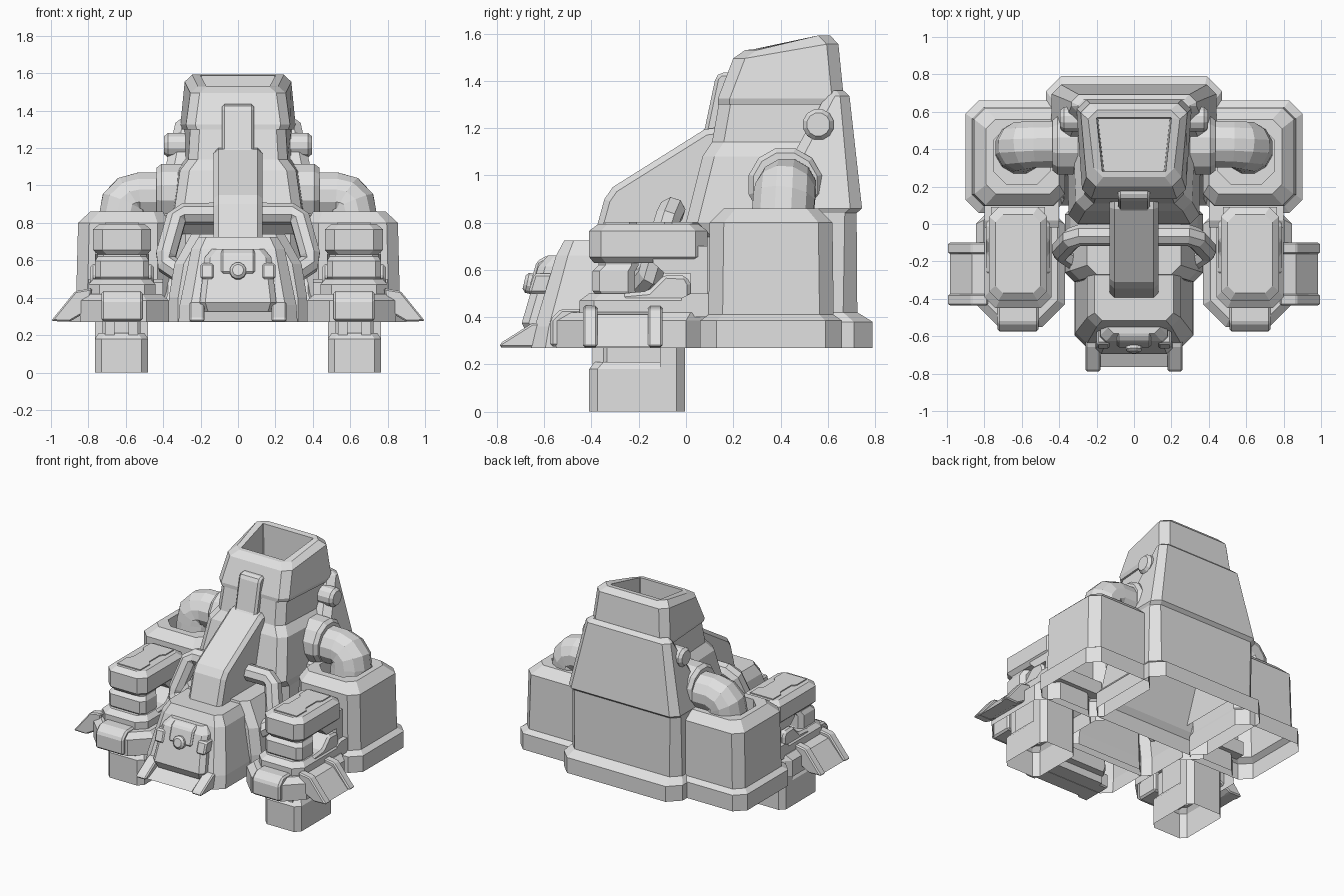
import bpy, bmesh, math
from mathutils import Vector

mat = bpy.data.materials.new("light grey")
mat.diffuse_color = (0.75, 0.75, 0.75, 1)


def finish(name, bm, mirror=False, bevel=0):
    bmesh.ops.recalc_face_normals(bm, faces=bm.faces)
    me = bpy.data.meshes.new(name)
    bm.to_mesh(me)
    bm.free()
    me.materials.append(mat)
    ob = bpy.data.objects.new(name, me)
    bpy.context.collection.objects.link(ob)
    if bevel:
        b = ob.modifiers.new("bevel", 'BEVEL')
        b.width, b.segments, b.limit_method = bevel, 1, 'ANGLE'
    if mirror:
        ob.modifiers.new("mirror", 'MIRROR')
    return ob


def octo(x0, x1, y0, y1, z, c=0.05, t=0, dz=0):
    """Chamfered rectangle; t narrows the front, dz lifts the back."""
    a, b, zb = x0 + t, x1 - t, z + dz
    return [(a + c, y0, z), (b - c, y0, z), (b, y0 + c, z), (x1, y1 - c, zb),
            (x1 - c, y1, zb), (x0 + c, y1, zb), (x0, y1 - c, zb), (a, y0 + c, z)]


def sym(h, *args, **kw):
    return octo(-h, h, *args, **kw)


def loft(name, rings, mirror=False, bottom=True, top=True, bevel=0):
    bm = bmesh.new()
    vs = [[bm.verts.new(p) for p in r] for r in rings]
    n = len(vs[0])
    for a, b in zip(vs, vs[1:]):
        for i in range(n):
            bm.faces.new((a[i], a[(i + 1) % n], b[(i + 1) % n], b[i]))
    if bottom:
        bm.faces.new(vs[0])
    if top:
        bm.faces.new(vs[-1])
    return finish(name, bm, mirror, bevel)


def prism(name, pts, a, b, axis='x', **kw):
    """Extrude a 2D outline along an axis."""
    put = {'x': lambda p, d: (d, p[0], p[1]),
           'y': lambda p, d: (p[0], d, p[1]),
           'z': lambda p, d: (p[0], p[1], d)}[axis]
    return loft(name, [[put(p, d) for p in pts] for d in (a, b)], **kw)


def sweep(name, path, radii, n, ref, mirror=True):
    """Round section carried along a path."""
    path = [Vector(p) for p in path]
    rings = []
    for i, p in enumerate(path):
        t = (path[min(i + 1, len(path) - 1)] - path[max(i - 1, 0)]).normalized()
        u = Vector(ref)
        u = (u - t * u.dot(t)).normalized()
        v = t.cross(u)
        angs = [2 * math.pi * (k + .5) / n for k in range(n)]
        rings.append([p + radii[i] * (u * math.cos(g) + v * math.sin(g)) for g in angs])
    return loft(name, rings, mirror)


# rear tower shell with base flange
loft("tower_shell", [
    sym(.47, .10, .79, .27, c=.08), sym(.47, .10, .79, .38, c=.08),
    sym(.435, .13, .725, .42, c=.06), sym(.43, .28, .722, .84, c=.05),
    sym(.44, .33, .745, .86, c=.05), sym(.335, .59, .692, 1.335, c=.04),
    sym(.30, .60, .665, 1.36, c=.03)], bottom=False)

# front of the tower, lower block and neck
loft("tower_front", [
    sym(.33, .06, .6, .45), sym(.33, .06, .6, .74), sym(.36, 0, .6, .80, t=.01),
    sym(.33, .07, .6, 1.08, t=.02), sym(.285, .11, .6, 1.14, t=.02),
    sym(.285, .14, .62, 1.31, t=.03)], bottom=False)

# chimney cap with square opening
loft("tower_cap", [
    sym(.30, .135, .665, 1.30, t=.03), sym(.308, .135, .668, 1.325, t=.03),
    sym(.285, .20, .645, 1.495, t=.03, dz=.06), sym(.245, .25, .61, 1.53, t=.03, dz=.062),
    sym(.20, .28, .57, 1.533, c=.004, t=.03, dz=.054),
    sym(.19, .285, .56, 1.27, c=.004, t=.03)])

# shell bolts
sweep("tower_bolt", [(.28, .56, 1.215), (.375, .56, 1.215), (.395, .56, 1.215)],
      [.067, .067, .05], 12, (0, 1, 0))

# elbow pipes and collars
sweep("elbow_pipe", [(.30, .43, .945), (.53, .425, .945), (.575, .42, .93), (.603, .415, .90),
                     (.61, .41, .85), (.61, .40, .74)],
      [.128, .128, .132, .135, .135, .135], 12, (0, 1, 0))
sweep("pipe_collar", [(.30, .42, .96), (.41, .42, .96), (.435, .42, .96)],
      [.16, .16, .14], 12, (0, 1, 0))

# rear side tanks with sunken tops
loft("side_tank", [
    octo(.36, .90, .06, .66, .27, .07), octo(.36, .90, .06, .66, .385, .07),
    octo(.37, .865, .095, .625, .41, .06), octo(.37, .855, .10, .62, .80, .06),
    octo(.40, .79, .16, .56, .86, .05), octo(.45, .75, .21, .52, .86, .07),
    octo(.45, .75, .21, .52, .76, .07)], mirror=True, bottom=False)

# sloping centre spine and upper rib
prism("centre_spine", [(-.40, .70), (-.345, .90), (-.31, .95), (.08, 1.195), (.2, 1.21),
                       (.2, .70)], -.13, .13, bevel=.025)
prism("spine_rib", [(.02, 1.12), (.08, 1.2), (.125, 1.415), (.145, 1.435), (.24, 1.435),
                    (.24, 1.12)], -.085, .085, bevel=.015)

# curved hand pipes beside the spine
sweep("spine_pipe", [(.08, -.06, .85), (.29, -.06, .85), (.33, -.075, .825), (.385, -.135, .63),
                     (.38, -.15, .58), (.30, -.20, .53)], [.058] * 6, 8, (0, -1, .3))

# hull behind the nose
loft("centre_hull", [sym(.37, -.31, .10, .27), sym(.37, -.31, .10, .40),
                     sym(.34, -.30, .10, .58), sym(.25, -.27, .10, .74)], bottom=False)

# nose
loft("nose", [
    sym(.318, -.655, -.25, .27, c=.06), sym(.312, -.64, -.25, .36, c=.06),
    sym(.25, -.55, -.2, .66, c=.05), sym(.21, -.515, -.2, .725, c=.04)], bottom=False)
loft("nose_panel", [
    sym(.19, -.67, -.5, .325, c=.03), sym(.205, -.695, -.5, .375, c=.03),
    sym(.178, -.625, -.5, .615, c=.03), sym(.14, -.585, -.45, .66, c=.03)])
prism("nose_panel_crest", [(-.662, .53), (-.632, .635), (-.59, .66), (-.52, .66), (-.54, .53)],
      -.09, .09, bevel=.01)
prism("nose_panel_clip", [(-.668, .50), (-.642, .585), (-.56, .585), (-.57, .50)],
      .13, .20, mirror=True, bevel=.01)
sweep("nose_bolt", [(0, -.60, .53), (0, -.672, .545), (0, -.685, .548)],
      [.045, .045, .03], 12, (1, 0, 0), mirror=False)

# toe ramp
prism("toe_ramp", [(-.765, .272), (-.65, .325), (-.55, .325), (-.55, .272)], -.19, .19)
prism("toe_rail", [(-.79, .272), (-.785, .29), (-.65, .375), (-.57, .375), (-.57, .272)],
      .18, .26, mirror=True, bevel=.008)

# front leg base
loft("leg_base", [
    octo(.37, .845, -.55, .12, .27, .12), octo(.37, .845, -.55, .12, .385, .12),
    octo(.41, .805, -.51, .12, .42, .10)], mirror=True, bottom=False)
prism("leg_bumper", [(-.575, .275), (-.575, .39), (-.53, .435), (-.40, .435), (-.40, .275)],
      .51, .73, mirror=True, bevel=.012)

# leg ring, neck and rear knuckle
loft("leg_ring", [
    octo(.44, .80, -.45, .05, .41, .06), octo(.44, .80, -.45, .05, .47, .06),
    octo(.47, .77, -.41, .03, .50, .05)], mirror=True, bottom=False)
loft("leg_neck", [
    octo(.49, .75, -.37, -.20, .48, .03), octo(.475, .765, -.395, -.215, .51, .03),
    octo(.475, .765, -.395, -.215, .595, .03), octo(.49, .75, -.37, -.2, .62, .03),
    octo(.49, .75, -.37, -.2, .67, .03)], mirror=True)
prism("leg_knuckle", [(-.27, .42), (-.27, .50), (-.16, .51), (-.09, .58), (.0, .575),
                      (.02, .54), (.02, .42)], .45, .79, mirror=True, bevel=.015)
prism("leg_back_post", [(-.14, .70), (-.14, .63), (-.09, .585), (.02, .585), (.02, .49),
                        (.09, .49), (.09, .70)], .475, .765, mirror=True)

# leg top block and notched plate
loft("leg_top", [
    octo(.49, .75, -.39, .07, .63, .05), octo(.465, .775, -.41, .09, .655, .05),
    octo(.465, .775, -.41, .09, .765, .05), octo(.50, .74, -.37, .05, .795, .04)], mirror=True)
plate = [(.09, -.35), (.09, -.24), (.065, -.21), (.065, -.09), (.09, -.06), (.09, .03)]
prism("leg_top_plate", [(.62 + x, y) for x, y in plate] + [(.62 - x, y) for x, y in plate[::-1]],
      .79, .802, 'z', mirror=True)

# tank link behind the leg
prism("leg_link", [(-.02, .40), (-.02, .48), (.02, .50), (.15, .50), (.15, .40)],
      .40, .80, mirror=True)

# outer side skirts
skirt = [(.78, .425), (.865, .41), (.985, .275), (.90, .275), (.80, .33)]
prism("skirt_plate", skirt, -.39, -.15, 'y', mirror=True)
rail = [(.78, .45), (.87, .435), (1.0, .275), (.90, .272), (.80, .33)]
for label, y in (("front", -.435), ("rear", -.16)):
    prism("skirt_rail_" + label, rail, y, y + .06, 'y', mirror=True, bevel=.008)

# feet, hollow underneath
loft("foot", [
    octo(.48, .765, -.41, -.005, 0, .035), octo(.48, .765, -.41, -.005, .18, .035),
    octo(.50, .745, -.385, -.005, .21, .035), octo(.52, .725, -.365, -.06, .21, .03),
    octo(.52, .725, -.365, -.06, .41, .03)], mirror=True, bottom=False)
prism("foot_heel", [(.50, -.11), (.765, -.11), (.765, -.04), (.73, -.005), (.515, -.005),
                    (.48, -.04), (.48, -.11)], .17, .40, 'z', mirror=True, bottom=False)
for label, x in (("inner", .535), ("outer", .66)):
    prism("foot_rod_" + label, [(x, -.395), (x + .05, -.395), (x + .05, -.33), (x, -.33)],
          .2, .40, 'z', mirror=True)
